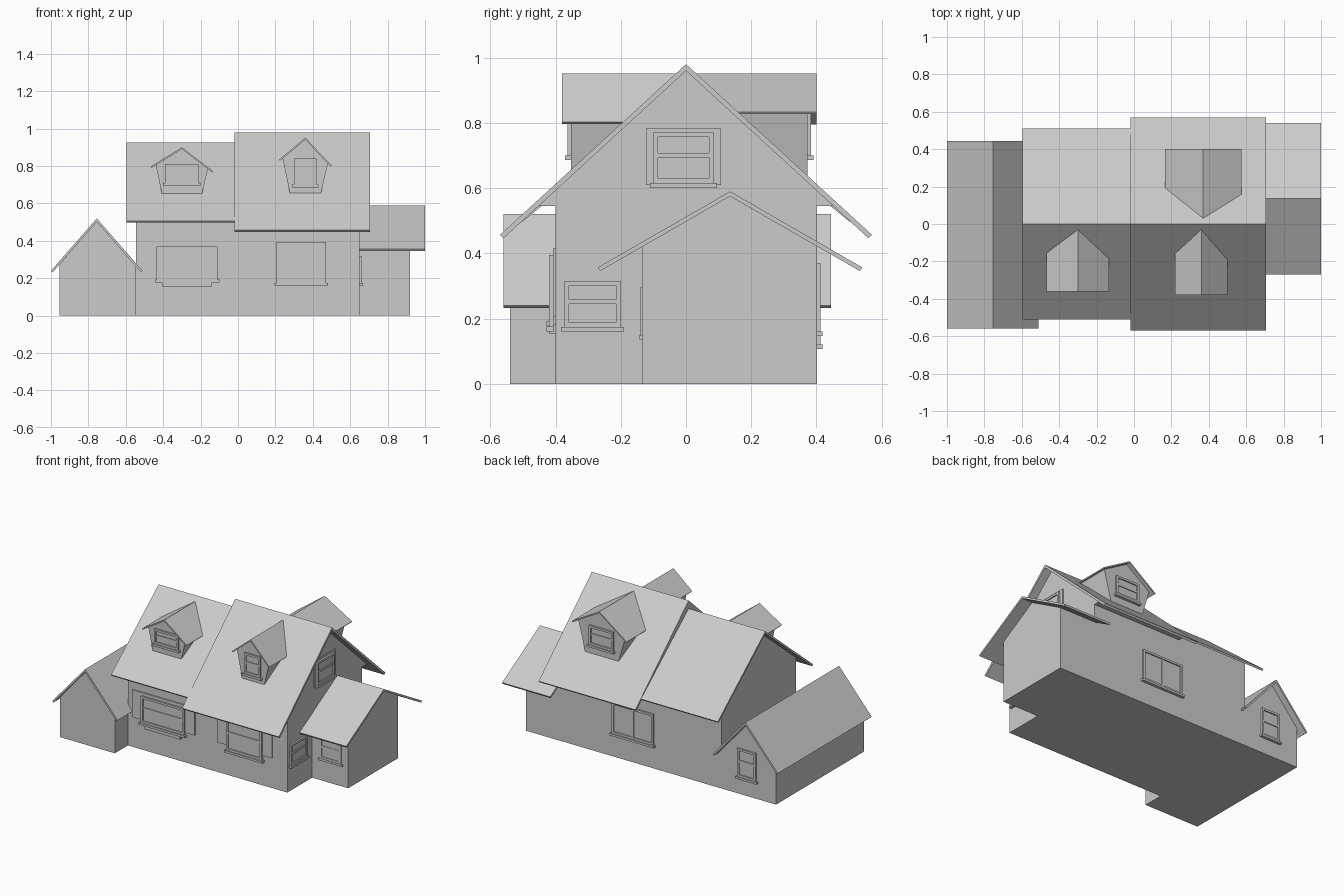
import bpy
import bmesh
from mathutils import Vector

cube = bpy.data.objects.get("Cube")
if cube:
    bpy.data.objects.remove(cube)

COLOUR = (0.6, 0.6, 0.6, 1)
grey = bpy.data.materials.new("plain_grey")
grey.use_nodes = True
grey.diffuse_color = COLOUR
grey.node_tree.nodes["Principled BSDF"].inputs["Base Color"].default_value = COLOUR


def finish(name, bm):
    bmesh.ops.recalc_face_normals(bm, faces=bm.faces)
    mesh = bpy.data.meshes.new(name)
    bm.to_mesh(mesh)
    bm.free()
    mesh.materials.append(grey)
    ob = bpy.data.objects.new(name, mesh)
    bpy.context.collection.objects.link(ob)
    return ob


def prism(name, profile, axis, start, end):
    """Extrude a (horizontal, z) profile along the x or y axis."""
    def place(h, z, a):
        return (a, h, z) if axis == "x" else (h, a, z)
    bm = bmesh.new()
    face = bm.faces.new([bm.verts.new(place(h, z, start)) for h, z in profile])
    grown = bmesh.ops.extrude_face_region(bm, geom=[face])
    moved = [g for g in grown["geom"] if isinstance(g, bmesh.types.BMVert)]
    step = Vector(place(0, 0, end - start))
    bmesh.ops.translate(bm, verts=moved, vec=step)
    return finish(name, bm)


def roof(name, ridge, left, right, thick, axis, start, end):
    """Bent slab with square-cut eaves, from its top corner points."""
    r, a, b = Vector(ridge), Vector(left), Vector(right)
    da, db = (r - a).normalized(), (b - r).normalized()
    na, nb = Vector((da.y, -da.x)) * thick, Vector((db.y, -db.x)) * thick
    under = r - Vector((0, 2 * thick / (da.x + db.x)))
    prism(name, [a, r, b, b + nb, under, a + na], axis, start, end)


def gable_roof(name, mid, half, ridge, eave, thick, axis, start, end):
    roof(name, (mid, ridge), (mid - half, eave), (mid + half, eave),
         thick, axis, start, end)


def gable_walls(name, mid, half, shoulder, peak, axis, start, end):
    prism(name, [(mid - half, 0), (mid + half, 0), (mid + half, shoulder),
                 (mid, peak), (mid - half, shoulder)], axis, start, end)


# Wall directions: (axis of u, outward sign)
FRONT, BACK, RIGHT = ("x", -1), ("x", 1), ("y", 1)


def plates(name, side, wall, rects):
    """Boxes on a wall, each (u0, u1, z0, z1, depth)."""
    along, sign = side
    bm = bmesh.new()
    for u0, u1, z0, z1, depth in rects:
        cube_verts = bmesh.ops.create_cube(bm, size=1)["verts"]
        for v in cube_verts:
            u = u0 if v.co.x < 0 else u1
            out = wall + sign * (-0.004 if v.co.y < 0 else depth)
            z = z0 if v.co.z < 0 else z1
            v.co = (u, out, z) if along == "x" else (out, u, z)
    finish(name, bm)


def window(name, side, wall, u0, u1, z0, z1, split="rail", bar=0.014, out=0.012):
    """Framed window with a dividing bar and a projecting sill."""
    um, zm = (u0 + u1) / 2, z0 + (z1 - z0) * 0.55
    rects = [(u0, u1, z0, z1, out * 0.35),
             (u0, u0 + bar, z0, z1, out), (u1 - bar, u1, z0, z1, out),
             (u0 + bar, u1 - bar, z1 - bar, z1, out),
             (u0 + bar, u1 - bar, z0, z0 + bar, out),
             (u0 - 0.01, u1 + 0.01, z0 - 0.014, z0, out * 1.6)]
    if split == "rail":
        rects.append((u0 + bar, u1 - bar, zm - bar / 2, zm + bar / 2, out * 0.8))
    else:
        rects.append((um - bar / 2, um + bar / 2, z0 + bar, z1 - bar, out * 0.8))
    plates(name, side, wall, rects)


def dormer(name, mid, ridge, half, drop_left, drop_right, foot, top, base, front, s):
    """Dormer with flared cheeks; s is -1 on the front slope and 1 at the back."""
    left, right = mid + s * half, mid - s * half
    ends = sorted([(left, ridge - drop_left), (right, ridge - drop_right)])
    roof(name + "_roof", (mid, ridge), ends[0], ends[1], 0.008,
         "y", s * 0.025, s * front)
    low = [(h, z - 0.004) for h, z in
           [(mid + (e[0] - mid) * top / half,
             ridge + (e[1] - ridge) * top / half) for e in ends]]
    prism(name + "_walls", [(mid - foot, base), (mid + foot, base), low[1],
                            (mid, ridge - 0.006), low[0]],
          "y", s * 0.06, s * (front - 0.028))


# Main house: a tall right half and a lower left half
prism("tall_house_walls", [(-0.40, 0), (0.40, 0), (0.40, 0.545), (0.457, 0.545),
                           (0, 0.968), (-0.457, 0.545), (-0.40, 0.545)],
      "x", -0.02, 0.65)
gable_walls("low_house_walls", 0, 0.40, 0.587, 0.915, "x", -0.545, -0.02)
gable_roof("tall_house_roof", 0, 0.57, 0.98, 0.457, 0.015, "x", -0.02, 0.705)
gable_roof("low_house_roof", 0, 0.51, 0.925, 0.507, 0.013, "x", -0.595, -0.02)

# Side wings
gable_walls("left_wing_walls", -0.75, 0.205, 0.272, 0.51, "y", -0.54, 0.40)
gable_roof("left_wing_roof", -0.755, 0.245, 0.52, 0.24, 0.012, "y", -0.56, 0.445)
gable_walls("right_wing_walls", 0.133, 0.268, 0.425, 0.58, "x", 0.65, 0.92)
gable_roof("right_wing_roof", 0.135, 0.405, 0.59, 0.357, 0.013, "x", 0.64, 1.0)

# Dormers
dormer("left_front_dormer", -0.30, 0.90, 0.167, 0.103, 0.128,
       0.105, 0.14, 0.64, 0.36, -1)
dormer("right_front_dormer", 0.36, 0.952, 0.141, 0.118, 0.15,
       0.08, 0.122, 0.64, 0.38, -1)
dormer("back_dormer", 0.37, 0.952, 0.205, 0.118, 0.15,
       0.12, 0.178, 0.62, 0.40, 1)
window("left_front_dormer_window", FRONT, -0.332, -0.39, -0.21, 0.71, 0.81)
window("right_front_dormer_window", FRONT, -0.352, 0.30, 0.42, 0.70, 0.84)
window("back_dormer_window", BACK, 0.372, 0.28, 0.46, 0.70, 0.83)

# Front windows with wide surrounds and stepped sills
plates("left_front_surround", FRONT, -0.40,
       [(-0.51, -0.04, 0.205, 0.39, 0.008), (-0.405, -0.14, 0.155, 0.182, 0.02)])
window("left_front_window", FRONT, -0.408, -0.435, -0.11, 0.192, 0.37)
plates("right_front_surround", FRONT, -0.40, [(0.13, 0.54, 0.205, 0.415, 0.008)])
window("right_front_window", FRONT, -0.408, 0.205, 0.47, 0.175, 0.395)

# Gable, side, wing and back windows
plates("gable_surround", RIGHT, 0.65, [(-0.122, 0.107, 0.61, 0.783, 0.006)])
window("gable_window", RIGHT, 0.656, -0.10, 0.085, 0.615, 0.77)
window("right_side_window", RIGHT, 0.65, -0.373, -0.20, 0.174, 0.315)
window("right_wing_window", FRONT, -0.135, 0.71, 0.87, 0.15, 0.297, out=0.005)
window("house_back_window", BACK, 0.40, -0.04, 0.27, 0.16, 0.37, "post")
window("left_wing_back_window", BACK, 0.40, -0.81, -0.67, 0.12, 0.31)
